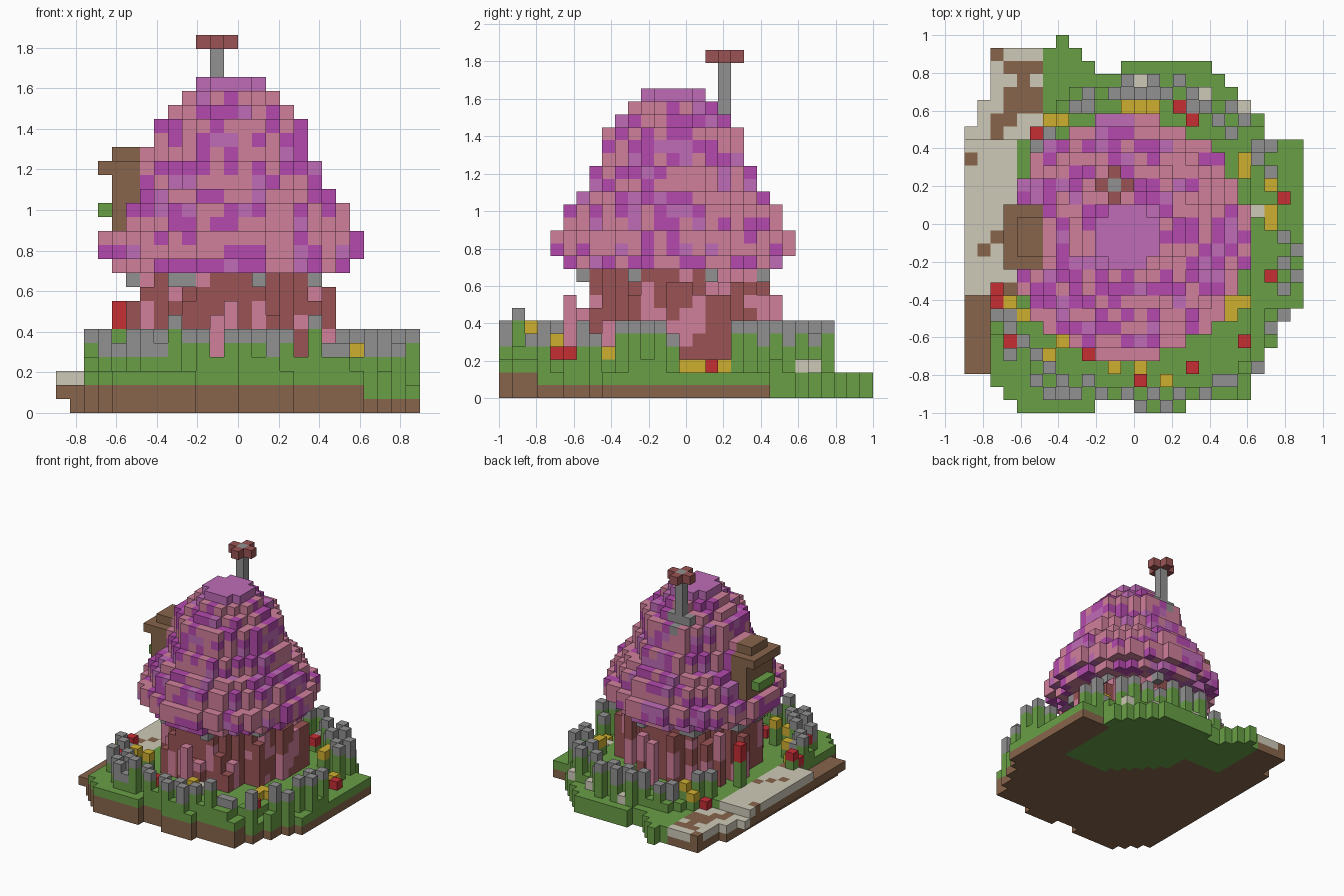
import bpy, bmesh, random
from math import hypot, atan2, pi
from mathutils import Vector, noise

random.seed(4)
cube = bpy.data.objects.get("Cube")
if cube:
    bpy.data.objects.remove(cube)

V = 2 / 29                                   # edge of one block
NX, NY = 26, 29                              # blocks across and deep
CX, CY = 12, 13                              # house centre column

COLOURS = {
    "grass_green": (105, 159, 70), "earth_brown": (135, 101, 75),
    "stone_grey": (145, 145, 145), "path_beige": (206, 202, 184),
    "blossom_pink": (209, 128, 155), "magenta": (181, 74, 174),
    "lilac": (191, 108, 183), "brick_red": (155, 84, 85),
    "flower_red": (198, 46, 52), "flower_yellow": (207, 175, 48),
}


def make_material(name, rgb):
    linear = [((c / 255 + .055) / 1.055) ** 2.4 for c in rgb]
    mat = bpy.data.materials.new(name)
    mat.use_nodes = True
    mat.diffuse_color = (*linear, 1)
    mat.node_tree.nodes["Principled BSDF"].inputs["Base Color"].default_value = (*linear, 1)
    return mat


MATERIALS = {n: make_material(n, c) for n, c in COLOURS.items()}
blocks = {}                                  # cell -> (part, colour)


def put(part, colour, i, j, k):
    blocks[i, j, k] = (part, colour)


def fill(part, colour, xs, ys, zs):
    for i in xs:
        for j in ys:
            for k in zs:
                put(part, colour, i, j, k)


def span(a, b):
    return range(a, b + 1)


def disc(radius):
    for i in range(NX):
        for j in range(NY):
            if hypot(i - CX, j - CY) <= radius + .4:
                yield i, j


# Ground outline: first row, last row, first column, last column
RUNS = [(0, 0, 4, 9), (0, 0, 13, 16), (1, 1, 3, 21), (2, 2, 2, 21), (3, 4, 0, 22),
        (5, 6, 0, 23), (7, 7, 0, 24), (8, 20, 0, 25), (21, 21, 0, 22), (22, 22, 1, 22),
        (23, 23, 1, 21), (24, 24, 2, 20), (25, 25, 2, 19), (26, 26, 2, 9),
        (26, 26, 12, 18), (27, 27, 2, 8), (28, 28, 7, 7)]
land = {(i, j) for a, b, c, d in RUNS for j in span(a, b) for i in span(c, d)}
height = {}
for i, j in sorted(land):
    height[i, j] = 2 if j > 20 or i > 21 or (i < 2 and j < 9) else 3
    # earth is deepest at the front and absent under the back lawn
    lawn = j > 20 and i > 5 or (10 < i < 22 and j > 12 and i + j > 28)
    earth = 0 if lawn else 1 if i > 21 else 2
    for k in range(1 if i == 0 else 0, height[i, j]):
        put("ground", "earth_brown" if k < earth else "grass_green", i, j, k)

# Path along one side, with worn patches
for i, j in sorted(land):
    if j >= 3 and i <= (3 if 8 <= j < 21 else 5 if j >= 21 else 1):
        worn = (j < 9 and i < 2 or (i > 2 and 22 < j < 25)
                or noise.noise(Vector((i, j, 3)) * .6) > .2)
        put("path", "earth_brown" if worn else "path_beige", i, j, height[i, j] - 1)

# Flowers on stems and loose stones
YELLOW = [(12, 23), (13, 23), (14, 23), (21, 18), (21, 19), (23, 14), (23, 15), (23, 17),
          (20, 7), (20, 8), (21, 8), (3, 8), (4, 7), (7, 22), (6, 22), (11, 3), (13, 3),
          (15, 2), (7, 5), (6, 4)]
RED = [(3, 5), (21, 5), (23, 10), (24, 16), (16, 23), (17, 22), (5, 21), (2, 8), (2, 9),
       (13, 2), (17, 3), (9, 4)]
STONES = [(13, 25), (21, 23), (18, 24), (14, 5), (22, 15)]
planted = set(YELLOW + RED + STONES)
for colour, cells in (("flower_yellow", YELLOW), ("flower_red", RED), ("path_beige", STONES)):
    for i, j in cells:
        base = height[i, j]
        stem = 0 if colour == "path_beige" or i > 21 else random.choice((0, 0, 1, 1, 2))
        fill("flowers", "grass_green", [i], [j], range(base, base + stem))
        put("flowers", colour, i, j, base + stem)
fill("flowers", "grass_green", [4], [16], span(3, 5))
fill("flowers", "flower_red", [4], [16], span(6, 7))

# Separate fence posts with stone caps, rising from a low hedge on a rounded ring
for i, j in sorted(land - planted):
    x, y = (i + .5 - NX / 2) * V - .05, (j + .5 - NY / 2) * V + .09
    n = 3 if y < 0 else 2
    ring = ((abs(x) / .77) ** n + (abs(y) / .82) ** n) ** (1 / n)
    gate = i > 20 and 13 < j < 18
    if .92 < ring < 1.07 and not (i < 5 and 7 < j < 21) and not gate:
        base = height[i, j]
        if (i + j) % 2 and random.random() < .9:
            top = random.choice((4, 5, 5, 5, 6 if j < 4 else 5))
            cap = random.choice((0, 0, 1))
            fill("fence", "grass_green", [i], [j], range(base, top))
            fill("fence", "stone_grey", [i], [j], span(top - cap, top))
        elif random.random() < .6:
            put("fence", "grass_green", i, j, base)
            if random.random() < .3:
                put("fence", "stone_grey", i, j, base + 1)

# Round wall with uneven buttresses and stone brackets under the eaves
for i, j in disc(6):
    for k in span(2, 9):
        pink = noise.noise(Vector((i, j, k)) * .6) > .27
        put("walls", "blossom_pink" if pink else "brick_red", i, j, k)
for i, j in disc(7):
    if hypot(i - CX, j - CY) > 6.4:
        turn = int((atan2(j - CY, i - CX) + pi) / pi * 11)
        if turn % 2:
            top = random.randint(5, 9)
            fill("walls", "brick_red", [i], [j], range(3, top))
            pink_from = random.randint(3, 8)
            fill("walls", "blossom_pink", [i], [j], range(pink_from, min(top, pink_from + 3)))
        if turn % 3 == 0:
            put("walls", "stone_grey", i, j, 9)
for b in (8, -8):
    fill("walls", "blossom_pink", [CX], [CY + b], span(3, 7))
fill("walls", "brick_red", [CX + 7], span(16, 17), span(2, 7))

# Bulging stepped roof in mottled blossom colours
RADII = [8, 9, 9, 8, 8, 7, 6, 6, 5, 5, 5, 4, 3, 2]
for step, radius in enumerate(RADII):
    for i, j in disc(radius):
        tone = noise.noise(Vector((i + 40, j, step)) * .57) + random.uniform(-.2, .2)
        colour = "blossom_pink" if tone < .01 else "magenta" if tone < .28 else "lilac"
        put("roof", "lilac" if radius == 2 else colour, i, j, step + 10)

# Timber dormer with a planter, its back closed by the roof
fill("dormer", "earth_brown", span(4, 5), span(11, 15), span(13, 17))
fill("dormer", "earth_brown", [3], span(11, 15), [17])
fill("dormer", "earth_brown", span(4, 5), span(12, 14), [18])
fill("dormer", "grass_green", [3], span(12, 14), [14])
fill("roof", "blossom_pink", [6], span(12, 14), [18])

# Mast with a stone foot and a small cross-shaped top
fill("mast", "stone_grey", [11], [17], span(20, 26))
fill("mast", "stone_grey", [10, 12], [17], [21])
put("mast", "stone_grey", 11, 18, 20)
for a, b in ((1, 0), (-1, 0), (0, 1), (0, -1)):
    put("mast", "brick_red", 11 + a, 17 + b, 26)


def build(part):
    """Mesh the exposed block sides of one part."""
    bm = bmesh.new()
    names = list(MATERIALS)
    verts = {}

    def vert(p):
        if p not in verts:
            verts[p] = bm.verts.new(((p[0] - NX / 2) * V, (p[1] - NY / 2) * V, p[2] * V))
        return verts[p]

    for cell, (owner, colour) in blocks.items():
        if owner != part:
            continue
        for axis in range(3):
            for side in (0, 1):
                near = list(cell)
                near[axis] += 2 * side - 1
                if tuple(near) in blocks:
                    continue
                corners = []
                for u, w in ((0, 0), (1, 0), (1, 1), (0, 1)):
                    p = list(cell)
                    p[axis] += side
                    p[(axis + 1) % 3] += u
                    p[(axis + 2) % 3] += w
                    corners.append(vert(tuple(p)))
                face = bm.faces.new(corners if side else corners[::-1])
                face.material_index = names.index(colour)
    mesh = bpy.data.meshes.new(part)
    bm.to_mesh(mesh)
    bm.free()
    for mat in MATERIALS.values():
        mesh.materials.append(mat)
    bpy.context.collection.objects.link(bpy.data.objects.new(part, mesh))


for part in ("ground", "path", "fence", "flowers", "walls", "roof", "dormer", "mast"):
    build(part)
